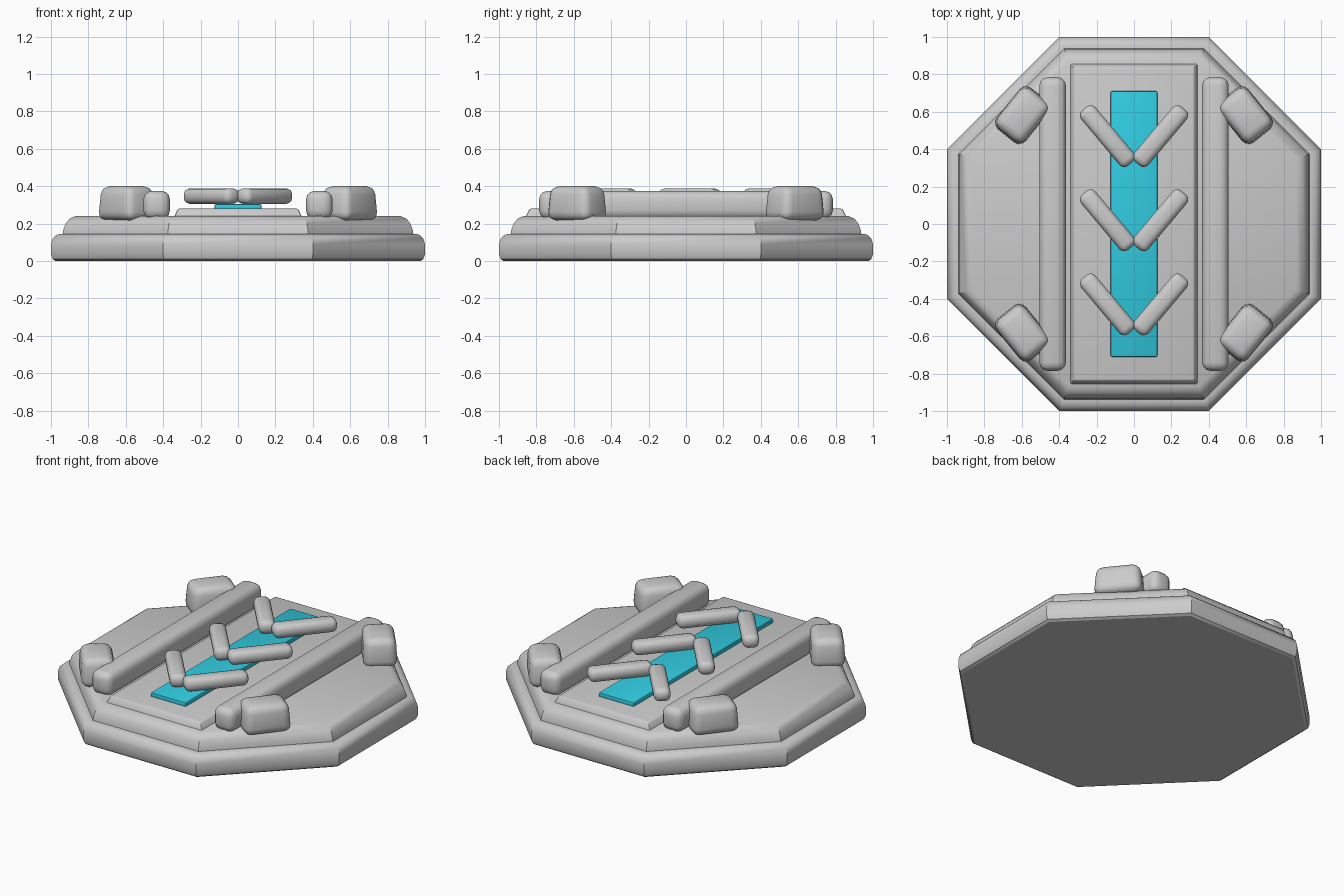
import bpy, bmesh
from math import radians
from mathutils import Matrix

if "Cube" in bpy.data.objects:
    bpy.data.objects.remove(bpy.data.objects["Cube"])


def finish(bm, name, smooth=True):
    bmesh.ops.recalc_face_normals(bm, faces=bm.faces)
    me = bpy.data.meshes.new(name)
    bm.to_mesh(me)
    bm.free()
    ob = bpy.data.objects.new(name, me)
    bpy.context.collection.objects.link(ob)
    if smooth:
        bpy.ops.object.select_all(action='DESELECT')
        ob.select_set(True)
        bpy.context.view_layer.objects.active = ob
        bpy.ops.object.shade_smooth_by_angle(angle=radians(32))
    return ob


def octagon_slab(name, rings):
    """Loft an octagon through (half width, z) rings."""
    pts = [(1, -.4), (1, .4), (.4, 1), (-.4, 1), (-1, .4), (-1, -.4), (-.4, -1), (.4, -1)]
    bm = bmesh.new()
    loops = [[bm.verts.new((x * s, y * s, z)) for x, y in pts] for s, z in rings]
    for a, b in zip(loops, loops[1:]):
        for i in range(8):
            j = (i + 1) % 8
            bm.faces.new((a[i], a[j], b[j], b[i]))
    bm.faces.new(loops[0][::-1])
    bm.faces.new(loops[-1])
    return finish(bm, name)


def block(name, centre, size, bevel, segments=3, angle=0, taper=(1, 1)):
    """Rounded box, optionally narrowed at the top and turned about z."""
    bm = bmesh.new()
    bmesh.ops.create_cube(bm, size=1)
    for v in bm.verts:
        if v.co.z > 0:
            v.co.x *= taper[0]
            v.co.y *= taper[1]
        v.co = [c * s for c, s in zip(v.co, size)]
    bmesh.ops.bevel(bm, geom=bm.edges[:], offset=bevel, segments=segments,
                    profile=.5, affect='EDGES', clamp_overlap=True)
    bm.transform(Matrix.Translation(centre) @ Matrix.Rotation(radians(angle), 4, 'Z'))
    return finish(bm, name)


# Stepped octagonal base
octagon_slab("base", [(.975, 0), (.99, .01), (1, .035), (1, .09), (.99, .122), (.972, .139), (.95, .145)])
octagon_slab("upper_tier", [(.938, .14), (.935, .165), (.922, .2), (.9, .227), (.87, .24)])

# Central deck plate and glowing strip
block("deck_plate", (0, 0, .255), (.69, 1.72, .05), .008, 2, taper=(.93, .972))
strip = block("light_strip", (0, 0, .2875), (.25, 1.42, .035), .008, 2)
cyan = bpy.data.materials.new("cyan")
cyan.diffuse_color = (.03, .6, .75, 1)
cyan.use_nodes = True
cyan.node_tree.nodes["Principled BSDF"].inputs["Base Color"].default_value = cyan.diffuse_color
strip.data.materials.append(cyan)

for side, tag in ((1, "right"), (-1, "left")):
    # Long side rails
    block(f"rail_{tag}", (side * .435, 0, .3), (.142, 1.57, .15), .045)
    # Corner clamps turned along the diagonal edges
    for end, etag in ((1, "back"), (-1, "front")):
        block(f"clamp_{etag}_{tag}", (side * .595, end * .582, .309), (.29, .205, .182), .045,
              angle=-side * end * 51, taper=(.9, .9))
    # Chevron arms
    for i, y in enumerate((.47, .02, -.43)):
        block(f"chevron_{i + 1}_{tag}", (side * .142, y, .347), (.385, .1, .084), .034,
              angle=side * 50)
